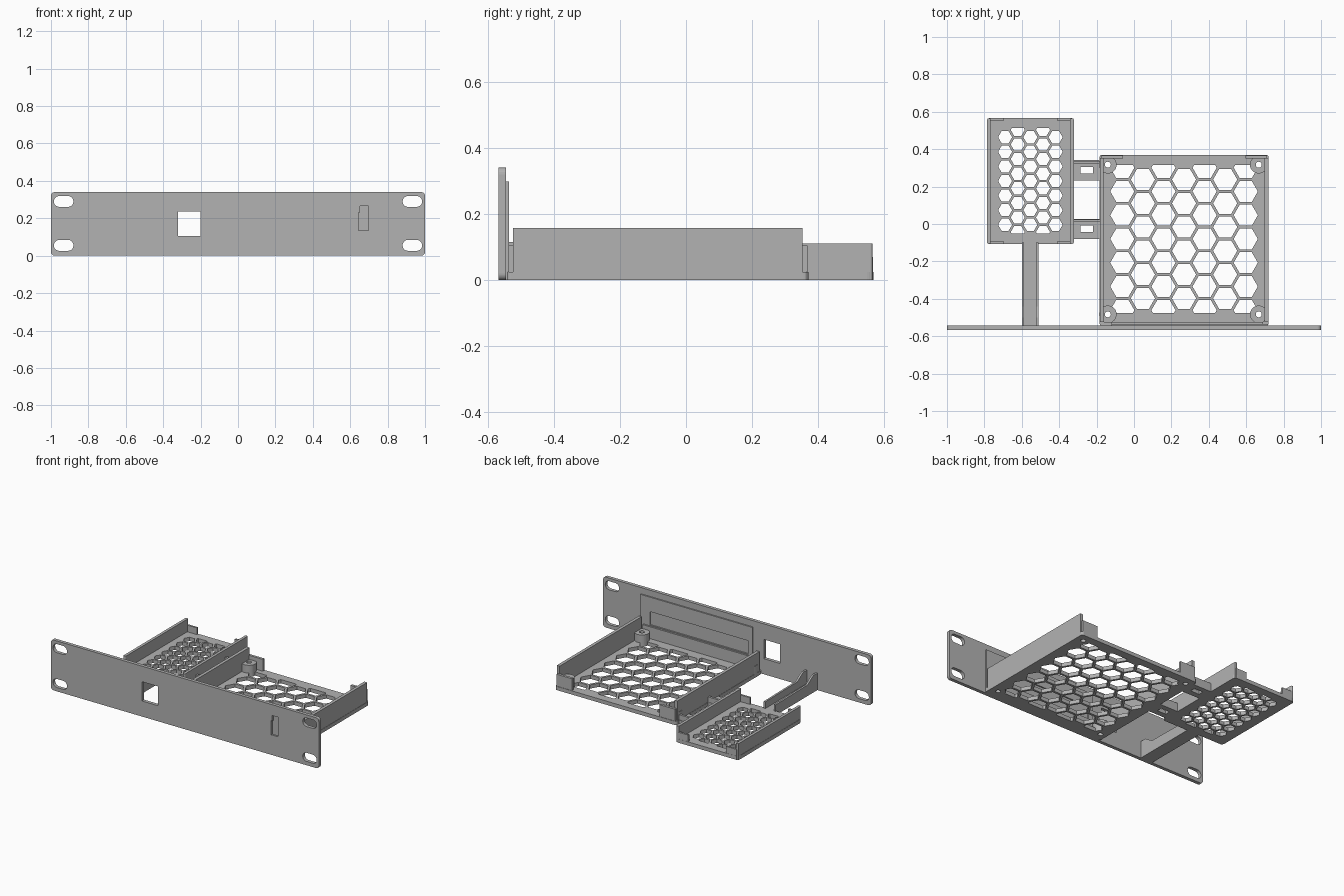
import bpy
import math
from mathutils import Vector

if "Cube" in bpy.data.objects:
    bpy.data.objects.remove(bpy.data.objects["Cube"], do_unlink=True)

GREY = bpy.data.materials.new("matte grey")
GREY.use_nodes = True
GREY.diffuse_color = (0.45, 0.45, 0.45, 1)
GREY.node_tree.nodes["Principled BSDF"].inputs["Base Color"].default_value = (0.45, 0.45, 0.45, 1)

FLOOR = 0.025


def prisms(name, outlines, lo, hi, axis="z"):
    """Extrude flat counter-clockwise outlines from lo to hi along an axis."""
    place = {"z": lambda a, b, t: (a, b, t),
             "y": lambda a, b, t: (a, t, b),
             "x": lambda a, b, t: (t, a, b)}[axis]
    verts, faces = [], []
    for pts in outlines:
        s, n = len(verts), len(pts)
        verts += [place(a, b, lo) for a, b in pts] + [place(a, b, hi) for a, b in pts]
        faces.append(list(range(s + n - 1, s - 1, -1)))
        faces.append(list(range(s + n, s + 2 * n)))
        for i in range(n):
            j = (i + 1) % n
            faces.append([s + i, s + j, s + n + j, s + n + i])
    if axis == "y":
        faces = [f[::-1] for f in faces]
    mesh = bpy.data.meshes.new(name)
    mesh.from_pydata(verts, [], faces)
    mesh.materials.append(GREY)
    obj = bpy.data.objects.new(name, mesh)
    bpy.context.collection.objects.link(obj)
    return obj


def rect(x0, x1, y0, y1, r=0.0, steps=5):
    """Rectangle outline with optional rounded corners."""
    if r == 0:
        return [(x0, y0), (x1, y0), (x1, y1), (x0, y1)]
    pts = []
    corners = [(x1 - r, y1 - r), (x0 + r, y1 - r), (x0 + r, y0 + r), (x1 - r, y0 + r)]
    for k, (cx, cy) in enumerate(corners):
        for i in range(steps + 1):
            a = math.pi / 2 * (k + i / steps)
            pts.append((cx + r * math.cos(a), cy + r * math.sin(a)))
    return pts


def ngon(cx, cy, r, n):
    return [(cx + r * math.cos(math.tau * i / n), cy + r * math.sin(math.tau * i / n)) for i in range(n)]


def box(name, x0, x1, y0, y1, z0, z1):
    return prisms(name, [rect(x0, x1, y0, y1)], z0, z1)


def cut(obj, cutter):
    """Subtract the cutter and throw it away."""
    mod = obj.modifiers.new("cut", "BOOLEAN")
    mod.operation = "DIFFERENCE"
    mod.solver = "EXACT"
    mod.object = cutter
    bpy.context.view_layer.update()
    deps = bpy.context.evaluated_depsgraph_get()
    mesh = bpy.data.meshes.new_from_object(obj.evaluated_get(deps))
    obj.modifiers.clear()
    obj.data = mesh
    bpy.data.objects.remove(cutter, do_unlink=True)


def clip(pts, axis, limit, sign):
    """Keep the part of an outline on one side of a limit."""
    out = []
    for i, p in enumerate(pts):
        q = pts[(i + 1) % len(pts)]
        dp, dq = sign * (p[axis] - limit), sign * (q[axis] - limit)
        if dp >= 0:
            out.append(p)
        if dp * dq < 0:
            out.append(tuple(Vector(p).lerp(Vector(q), dp / (dp - dq))))
    return out


def honeycomb(x0, x1, y0, y1, pitch, rib, cols):
    """Flat-topped hexagon cells trimmed to a rectangle."""
    cells = []
    rows = int((y1 - y0) / pitch) + 2
    cx, cy = (x0 + x1) / 2, (y0 + y1) / 2
    for c in range(cols):
        for r in range(-rows, rows + 1):
            x = cx + (c - (cols - 1) / 2) * pitch * math.sqrt(3) / 2
            y = cy + (r + 0.5 * (c % 2)) * pitch
            pts = ngon(x, y, (pitch - rib) / math.sqrt(3), 6)
            for axis, limit, sign in ((0, x0, 1), (0, x1, -1), (1, y0, 1), (1, y1, -1)):
                pts = clip(pts, axis, limit, sign)
            if len(pts) > 2 and max(p[1] for p in pts) - min(p[1] for p in pts) > 0.01:
                cells.append(pts)
    return cells


# Front panel with mounting slots, window and a shallow latch pocket
panel = prisms("front_panel", [rect(-1, 1, 0, 0.34, 0.02)], -0.567, -0.544, "y")
openings = [rect(s * 0.932 - 0.052, s * 0.932 + 0.052, z - 0.029, z + 0.029, 0.028)
            for s in (-1, 1) for z in (0.055, 0.29)]
openings.append(rect(-0.32, -0.2, 0.105, 0.235))
cut(panel, prisms("panel_cutter", openings, -0.6, -0.5, "y"))
latch = [(0.645, 0.135), (0.697, 0.135), (0.697, 0.267), (0.652, 0.267), (0.652, 0.23), (0.645, 0.23)]
cut(panel, prisms("latch_cutter", [latch], -0.6, -0.555, "y"))

# Raised backing pad with a long recess, and the stop bar below it
pad = prisms("backing_pad", [rect(-0.12, 0.715, 0, 0.298)], -0.546, -0.535, "y")
cut(pad, prisms("recess_cutter", [rect(-0.09, 0.645, 0.11, 0.2)], -0.543, -0.5, "y"))
box("stop_bar", -0.12, 0.69, -0.545, -0.523, 0, 0.105)

# Large tray
big_floor = prisms("large_tray_floor", [rect(-0.185, 0.72, -0.544, 0.37, 0.015)], 0, FLOOR)
cut(big_floor, prisms("large_mesh_cutter", honeycomb(-0.13, 0.665, -0.475, 0.315, 0.127, 0.015, 7), -0.1, 0.1))
for side, x in (("right", -0.183), ("left", 0.697)):
    box("large_tray_wall_" + side, x, x + 0.021, -0.523, 0.352, 0, 0.157)
for side, x0, x1 in (("right", -0.175, -0.06), ("left", 0.595, 0.71)):
    box("large_tray_lip_" + side, x0, x1, 0.35, 0.367, 0, 0.105)

# Corner standoffs with screw holes through the floor
for x in (-0.14, 0.667):
    for y in (-0.483, 0.317):
        post = prisms("standoff", [ngon(x, y, 0.047, 32)], 0, 0.078)
        cut(post, prisms("screw_cutter", [ngon(x, y, 0.016, 20)], -0.1, 0.2))
        cut(big_floor, prisms("screw_cutter", [ngon(x, y, 0.016, 20)], -0.1, 0.2))

# Small tray
small_floor = prisms("small_tray_floor", [rect(-0.787, -0.32, -0.108, 0.567, 0.02)], 0, FLOOR)
cut(small_floor, prisms("small_mesh_cutter", honeycomb(-0.725, -0.383, -0.052, 0.512, 0.078, 0.013, 5), -0.1, 0.1))
for side, x in (("right", -0.785), ("left", -0.341)):
    prisms("small_tray_wall_" + side, [rect(x, x + 0.019, -0.106, 0.565, 0.008)], 0, 0.11)
for side, x0, x1 in (("right", -0.775, -0.695), ("left", -0.412, -0.332)):
    for end, y in (("front", -0.107), ("back", 0.553)):
        box("small_tray_lip_" + end + "_" + side, x0, x1, y, y + 0.013, 0, 0.07)

# Slotted bridges joining the trays
for y in (-0.08, 0.233):
    bridge = box("bridge", -0.33, -0.175, y, y + 0.108, 0, FLOOR)
    cut(bridge, box("bridge_cutter", -0.285, -0.22, y + 0.038, y + 0.073, -0.1, 0.1))
    box("bridge_rib", -0.33, -0.175, y + 0.09, y + 0.105, 0, 0.06)

# Channel-shaped support arm with gussets against the panel
box("arm_floor", -0.6, -0.51, -0.546, -0.1, 0, FLOOR)
gusset = [(-0.546, 0), (-0.1, 0), (-0.1, 0.07), (-0.44, 0.075), (-0.5, 0.115), (-0.546, 0.115)]
for x in (-0.6, -0.523):
    prisms("arm_wall", [gusset], x, x + 0.013, "x")
